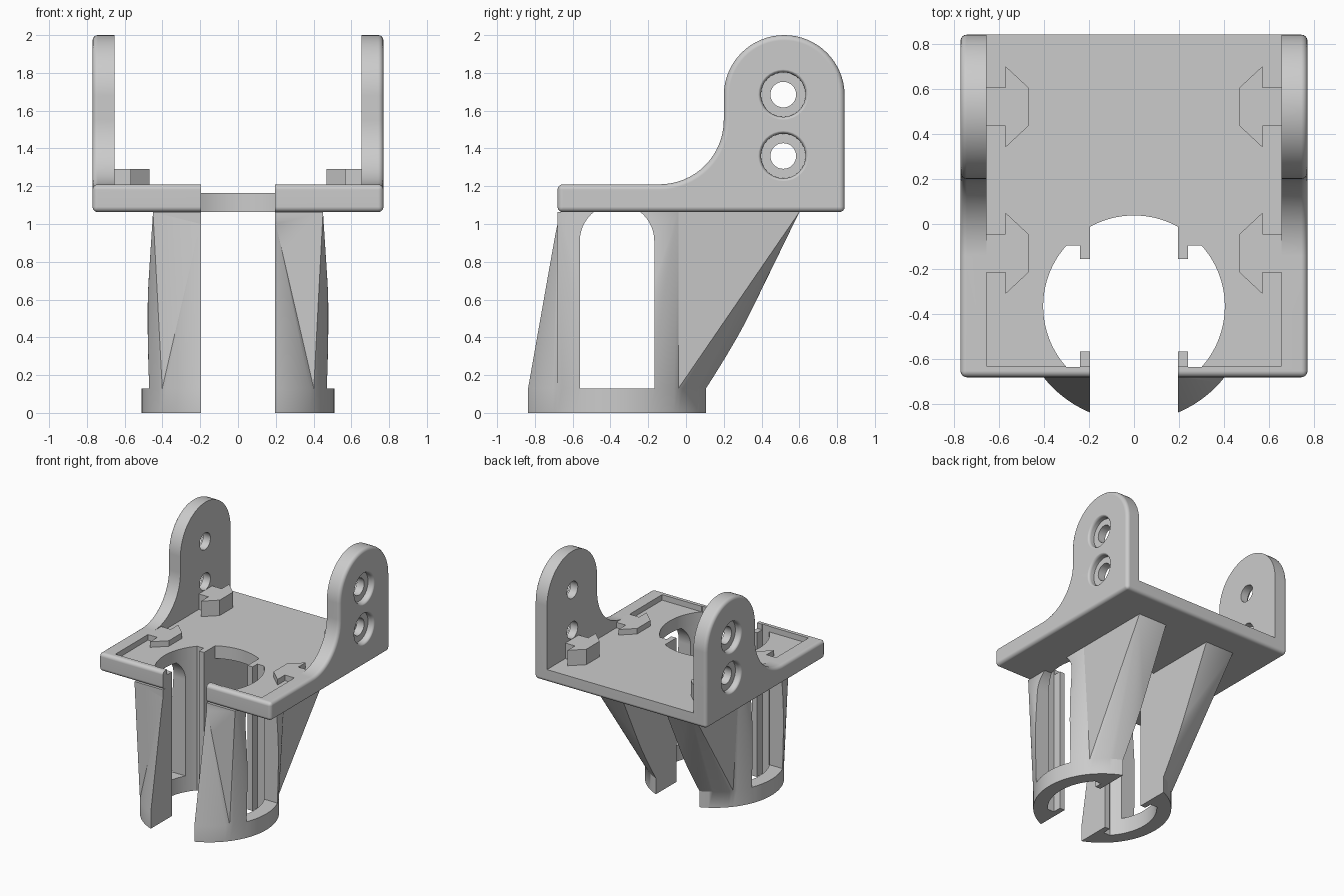
import bpy, bmesh, math
from mathutils import Vector

if "Cube" in bpy.data.objects:
    bpy.data.objects.remove(bpy.data.objects["Cube"])

grey = bpy.data.materials.new("light_grey")
grey.use_nodes = True
grey.diffuse_color = (0.6, 0.6, 0.6, 1)
grey.node_tree.nodes["Principled BSDF"].inputs["Base Color"].default_value = (0.6, 0.6, 0.6, 1)

CY = -0.365                      # centre line of the tube
BORE, OUTER, SLOT = 0.403, 0.51, 0.195
FOOT, BASE, FLOOR, RIM = 0.13, 1.063, 1.165, 1.21
FRONT, SPLIT, BACK = -0.68, -0.04, 0.6


def finish(name, bm):
    bmesh.ops.recalc_face_normals(bm, faces=bm.faces)
    mesh = bpy.data.meshes.new(name)
    bm.to_mesh(mesh)
    bm.free()
    mesh.materials.append(grey)
    ob = bpy.data.objects.new(name, mesh)
    bpy.context.collection.objects.link(ob)
    return ob


def prism(points, low, high, axis):
    """Extrude a 2D outline along x (points are y, z) or z (points are x, y)."""
    bm = bmesh.new()
    place = (lambda a, b: (low, a, b)) if axis == "x" else (lambda a, b: (a, b, low))
    face = bm.faces.new([bm.verts.new(place(*p)) for p in points])
    grown = bmesh.ops.extrude_face_region(bm, geom=[face])["geom"]
    shift = Vector((high - low, 0, 0)) if axis == "x" else Vector((0, 0, high - low))
    bmesh.ops.translate(bm, vec=shift, verts=[v for v in grown if isinstance(v, bmesh.types.BMVert)])
    bmesh.ops.recalc_face_normals(bm, faces=bm.faces)
    return bm


def box(x0, x1, y0, y1, z0, z1):
    return prism([(x0, y0), (x1, y0), (x1, y1), (x0, y1)], z0, z1, "z")


def hull(points):
    bm = bmesh.new()
    for p in points:
        bm.verts.new(p)
    bmesh.ops.convex_hull(bm, input=bm.verts)
    return bm


def arc(cx, cy, r, start, end, n):
    angles = [math.radians(start + (end - start) * i / n) for i in range(n + 1)]
    return [(cx + r * math.cos(a), cy + r * math.sin(a)) for a in angles]


def apply(ob, mod):
    bpy.context.view_layer.objects.active = ob
    bpy.ops.object.modifier_apply(modifier=mod.name)


def combine(ob, bm, operation="DIFFERENCE"):
    other = finish("helper", bm)
    other.hide_render = True
    mod = ob.modifiers.new("combine", "BOOLEAN")
    mod.operation, mod.solver, mod.object = operation, "EXACT", other
    apply(ob, mod)
    bpy.data.objects.remove(other)


def smooth(ob):
    bpy.ops.object.select_all(action="DESELECT")
    ob.select_set(True)
    bpy.context.view_layer.objects.active = ob
    bpy.ops.object.shade_smooth_by_angle(angle=math.radians(30))
    mod = ob.modifiers.new("even_shading", "WEIGHTED_NORMAL")
    mod.keep_sharp = True
    apply(ob, mod)


def bore():
    """Keyed bore with guide tabs and an open front slot."""
    t = math.degrees(math.acos(SLOT / BORE))
    s = math.degrees(math.asin(0.27 / BORE))
    half = arc(0, CY, BORE, 90, t, 10)
    half += [(SLOT, CY + 0.21), (0.24, CY + 0.21), (0.24, CY + 0.27)]
    half += arc(0, CY, BORE, s, -s, 28)
    half += [(0.24, CY - 0.27), (0.24, CY - 0.2), (SLOT, CY - 0.2), (SLOT, -1)]
    return prism(half + [(-x, y) for x, y in reversed(half[1:])], -0.2, 2.2, "z")


def screw_hole(side, z):
    """Stepped round cutter with a softened outer lip."""
    steps = [(0.6, 0.068), (0.72, 0.068), (0.72, 0.118), (0.75, 0.118),
             (0.76, 0.121), (0.767, 0.127), (0.771, 0.136), (0.8, 0.136)]
    bm = bmesh.new()
    rings = [[bm.verts.new((side * x, p, q)) for p, q in arc(0.515, z, r, 0, 348.75, 31)]
             for x, r in steps]
    for a, b in zip(rings, rings[1:]):
        for i in range(32):
            j = (i + 1) % 32
            bm.faces.new((a[i], a[j], b[j], b[i]))
    bm.faces.new(rings[0])
    bm.faces.new(rings[-1])
    return bm


# Bracket: side profile with ears, rounded outside, hollowed to a tray
profile = [(FRONT, BASE), (0.84, BASE)] + arc(0.52, 1.68, 0.32, 0, 180, 32)
profile += arc(-0.14, 1.55, 0.34, 0, -90, 16) + [(FRONT, RIM)]
bm = prism(profile, -0.77, 0.77, "x")


def outside(e):
    a, b = e.verts[0].co, e.verts[1].co
    if abs(a.x - b.x) < 0.001:
        return True
    return a.y < -0.67 or (a.y > 0.83 and a.z < BASE + 0.01)


bmesh.ops.bevel(bm, geom=[e for e in bm.edges if outside(e)], offset=0.028,
                segments=4, profile=0.5, affect="EDGES")
bracket = finish("bracket", bm)
combine(bracket, box(-0.655, 0.655, -0.63, 1, FLOOR, 2.3))
combine(bracket, bore())
for side in (-1, 1):
    for z in (1.36, 1.685):
        combine(bracket, screw_hole(side, z))
smooth(bracket)

# Holder legs: round foot, straight sides, swept rear brace, tapering front rib
low = math.degrees(math.asin((FRONT - CY) / OUTER))
high = math.degrees(math.asin((SPLIT - CY) / OUTER))
right = arc(0, CY, OUTER, low, high, 24)
rear = arc(0, CY, OUTER, high, 180 - high, 30)
left = arc(0, CY, OUTER, 180 - high, 180 - low, 24)
front = arc(0, CY, OUTER, 180 - low, 360 + low, 30)


def raised(points, z):
    return [(x, y, z) for x, y in points]


def top(*ys):
    return [(x, y, BASE) for x in (-0.45, 0.45) for y in ys]


legs = finish("holder_legs", prism(right[:-1] + rear[:-1] + left[:-1] + front[:-1], 0, FOOT, "z"))
combine(legs, hull(raised(right + left, FOOT) + top(FRONT, SPLIT)), "UNION")
combine(legs, hull(raised(rear, FOOT) + top(SPLIT, BACK)), "UNION")
combine(legs, hull(raised(front, FOOT) + [(-0.2, FRONT, 1), (0.2, FRONT, 1)]), "UNION")
combine(legs, box(-SLOT, SLOT, -1.2, 1.2, -0.2, 1.3))
combine(legs, bore())
window = [(CY - 0.197, FOOT), (CY + 0.197, FOOT)] + arc(CY, 0.91, 0.197, 0, 180, 24)
combine(legs, prism(window, -1, 1, "x"))
smooth(legs)

# Arrow-shaped clips on the tray: tall rear pair, low front pair
for side, word in ((-1, "right"), (1, "left")):
    for y, height, end in ((0.52, 1.29, "rear"), (-0.13, RIM, "front")):
        half = [(0.66, 0.085), (0.57, 0.085), (0.57, 0.18), (0.468, 0.085)]
        shape = half + [(x, -d) for x, d in reversed(half)]
        finish(f"{end}_clip_{word}",
               prism([(side * x, y + d) for x, d in shape], FLOOR, height, "z"))
